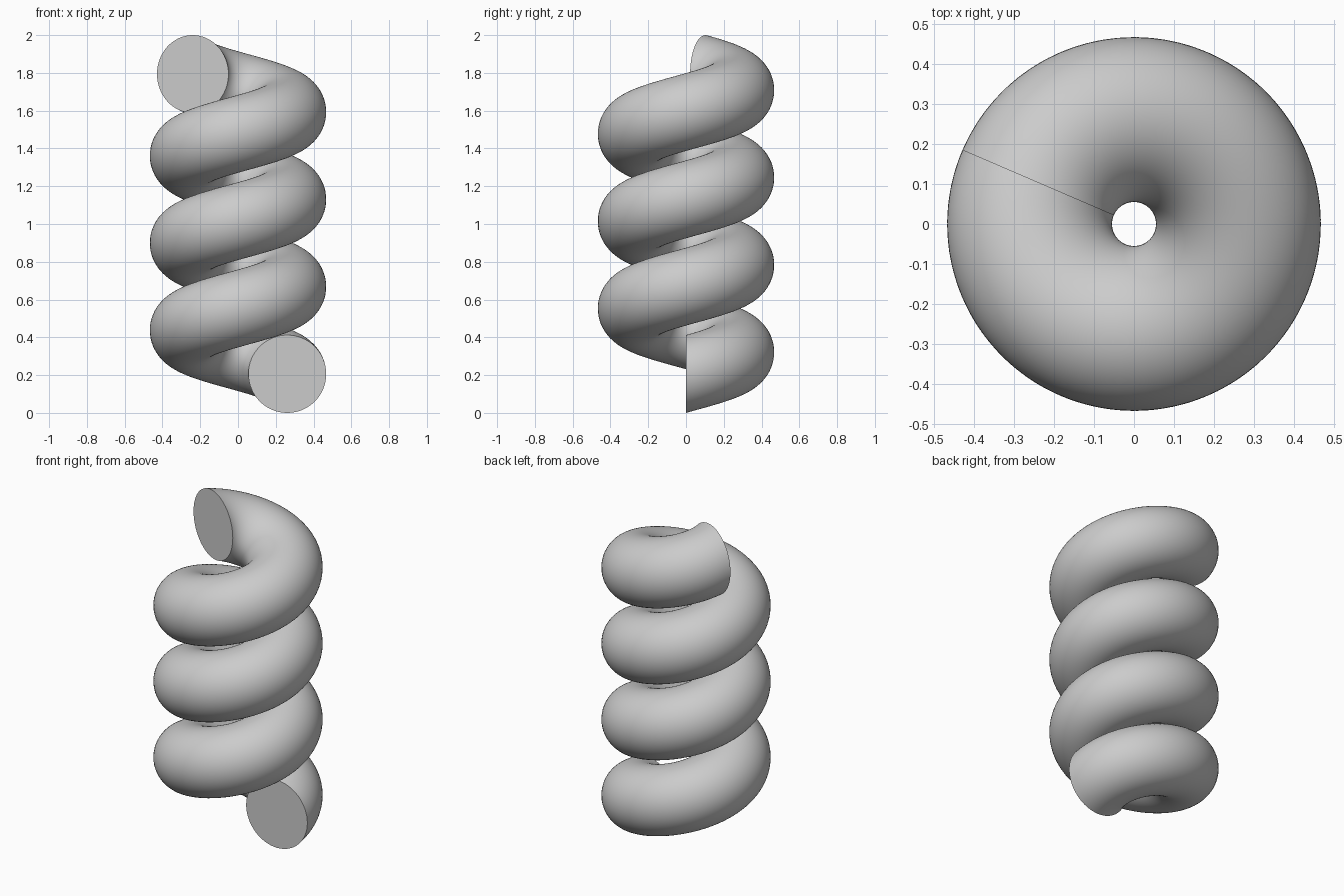
import bpy
import bmesh
from math import cos, sin, radians, tau

cube = bpy.data.objects.get("Cube")
if cube:
    bpy.data.objects.remove(cube, do_unlink=True)

COIL_RADIUS = 0.261
TUBE_RADIUS = 0.206
RISE = 2 - 2 * TUBE_RADIUS
SWEEP = 3 * tau + radians(156.7)
STEPS, SIDES = 260, 64

grey = bpy.data.materials.new("light_grey")
grey.use_nodes = True
colour = (0.6, 0.6, 0.6, 1)
grey.diffuse_color = colour
grey.node_tree.nodes["Principled BSDF"].inputs["Base Color"].default_value = colour


def section(bm, t):
    """Upright circular section of the tube at fraction t along the coil."""
    turn = SWEEP * t
    ring = []
    for i in range(SIDES):
        a = tau * i / SIDES
        reach = COIL_RADIUS + TUBE_RADIUS * cos(a)
        z = TUBE_RADIUS + RISE * t + TUBE_RADIUS * sin(a)
        ring.append(bm.verts.new((reach * cos(turn), reach * sin(turn), z)))
    return ring


# Tube wall swept along the rising coil
bm = bmesh.new()
rings = [section(bm, s / STEPS) for s in range(STEPS + 1)]
for low, high in zip(rings, rings[1:]):
    for i in range(SIDES):
        j = (i + 1) % SIDES
        bm.faces.new((low[i], low[j], high[j], high[i])).smooth = True

# Flat end caps with crisp rims
for ring in (rings[0], rings[-1]):
    cap = bm.faces.new(ring)
    cap.smooth = False
    for edge in cap.edges:
        edge.smooth = False
bmesh.ops.recalc_face_normals(bm, faces=bm.faces)

mesh = bpy.data.meshes.new("coil_spring")
bm.to_mesh(mesh)
bm.free()
mesh.materials.append(grey)
spring = bpy.data.objects.new("coil_spring", mesh)
bpy.context.collection.objects.link(spring)
